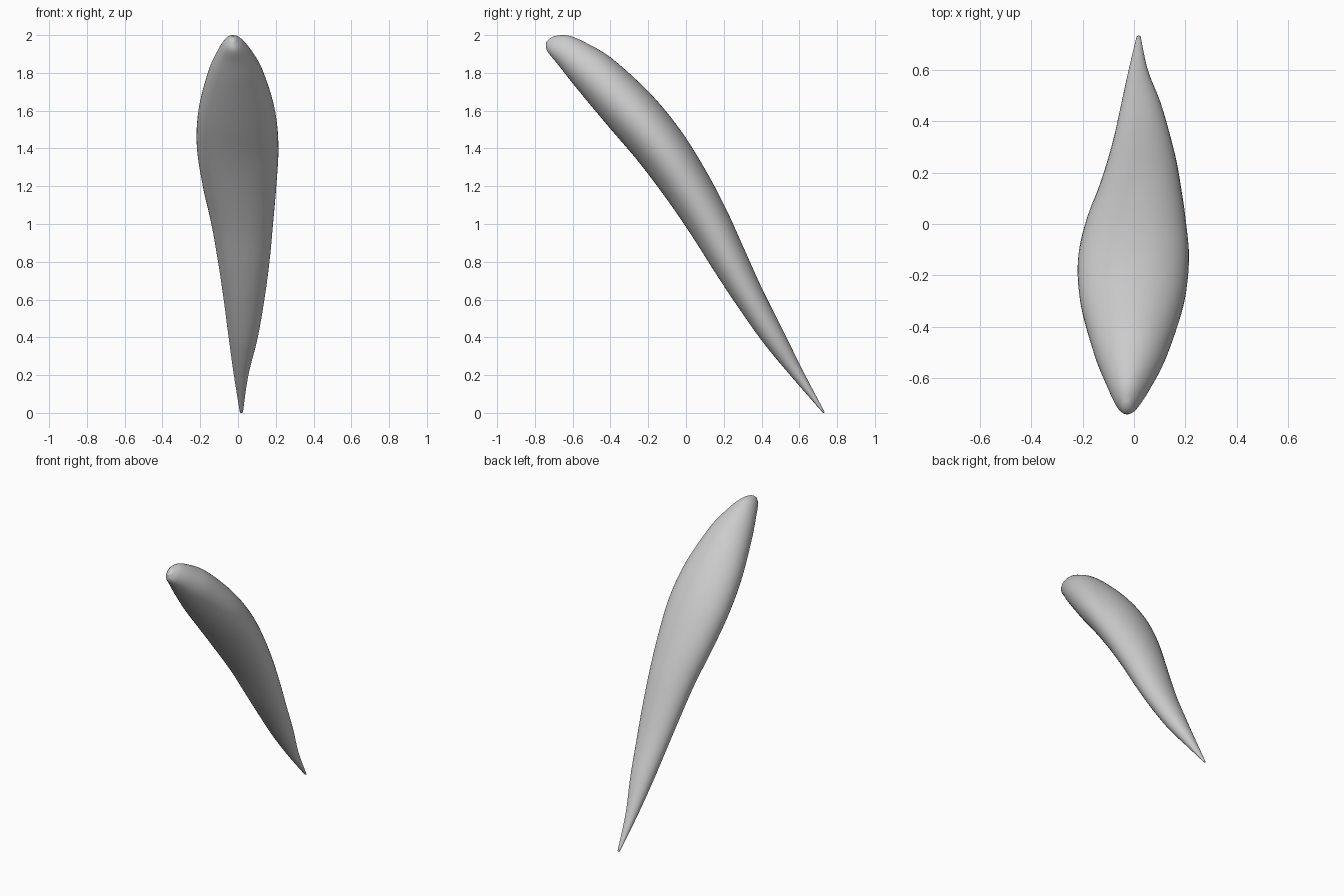
import bpy, bmesh, math
from mathutils import Vector

cube = bpy.data.objects.get("Cube")
if cube:
    bpy.data.objects.remove(cube, do_unlink=True)

gray = bpy.data.materials.new("light gray")
gray.use_nodes = True
gray.diffuse_color = (0.6, 0.6, 0.6, 1)
gray.node_tree.nodes["Principled BSDF"].inputs["Base Color"].default_value = (0.6, 0.6, 0.6, 1)

# Cross-sections along the leaning axis: distance, underside, back, -x edge, +x edge
SECTIONS = [
    (0.00, -0.006, 0.004, 0.010, 0.026),
    (0.24, -0.028, 0.038, -0.022, 0.055),
    (0.48, -0.044, 0.079, -0.050, 0.105),
    (0.72, -0.042, 0.118, -0.077, 0.141),
    (0.94, -0.033, 0.163, -0.106, 0.167),
    (1.17, -0.019, 0.210, -0.142, 0.186),
    (1.40, -0.013, 0.243, -0.187, 0.203),
    (1.65, -0.018, 0.260, -0.218, 0.214),
    (1.90, -0.038, 0.245, -0.209, 0.195),
    (2.17, -0.056, 0.190, -0.158, 0.133),
    (2.32, -0.062, 0.127, -0.112, 0.075),
    (2.41, -0.066, 0.072, -0.076, 0.026),
    (2.45, -0.042, 0.012, -0.046, -0.010),
]
ORIGIN = Vector((0, 0.73, 0))
AXIS = Vector((0, -0.586, 0.81))
BACK = Vector((0, 0.81, 0.586))
SIDES, STEPS = 48, 6


def spline(a, b, c, d, t):
    """Catmull-Rom blend of four neighbouring values."""
    return 0.5 * (2 * b + (c - a) * t + (2 * a - 5 * b + 4 * c - d) * t * t
                  + (3 * b - a - 3 * c + d) * t ** 3)


def smooth_sections(rows):
    padded = [rows[0]] + rows + [rows[-1]]
    for i in range(len(rows) - 1):
        for k in range(STEPS):
            yield [spline(*vals, k / STEPS) for vals in zip(*padded[i:i + 4])]
    yield rows[-1]


# Curved, tapering blade lofted through oval rings
bm = bmesh.new()
rings = []
for s, low, high, left, right in smooth_sections(SECTIONS):
    ring = []
    for k in range(SIDES):
        a = 2 * math.pi * k / SIDES
        x = (left + right) / 2 + (right - left) / 2 * math.cos(a)
        t = (low + high) / 2 + (high - low) / 2 * math.sin(a)
        ring.append(bm.verts.new(ORIGIN + AXIS * s + BACK * t + Vector((x, 0, 0))))
    rings.append(ring)
for r0, r1 in zip(rings, rings[1:]):
    for k in range(SIDES):
        n = (k + 1) % SIDES
        bm.faces.new((r0[k], r0[n], r1[n], r1[k]))

# Close the pointed foot and the rounded head
for ring, bulge in ((rings[0], -0.004), (rings[-1], 0.005)):
    centre = sum((v.co for v in ring), Vector()) / SIDES
    tip = bm.verts.new(centre + AXIS * bulge)
    for k in range(SIDES):
        bm.faces.new((ring[k], ring[(k + 1) % SIDES], tip))
bmesh.ops.recalc_face_normals(bm, faces=bm.faces)

# Rest the foot on the ground
lowest = min(v.co.z for v in bm.verts)
bmesh.ops.translate(bm, verts=bm.verts, vec=(0, 0, -lowest))

mesh = bpy.data.meshes.new("curved_blade")
bm.to_mesh(mesh)
bm.free()
mesh.materials.append(gray)
mesh.shade_smooth()
blade = bpy.data.objects.new("curved_blade", mesh)
bpy.context.collection.objects.link(blade)
